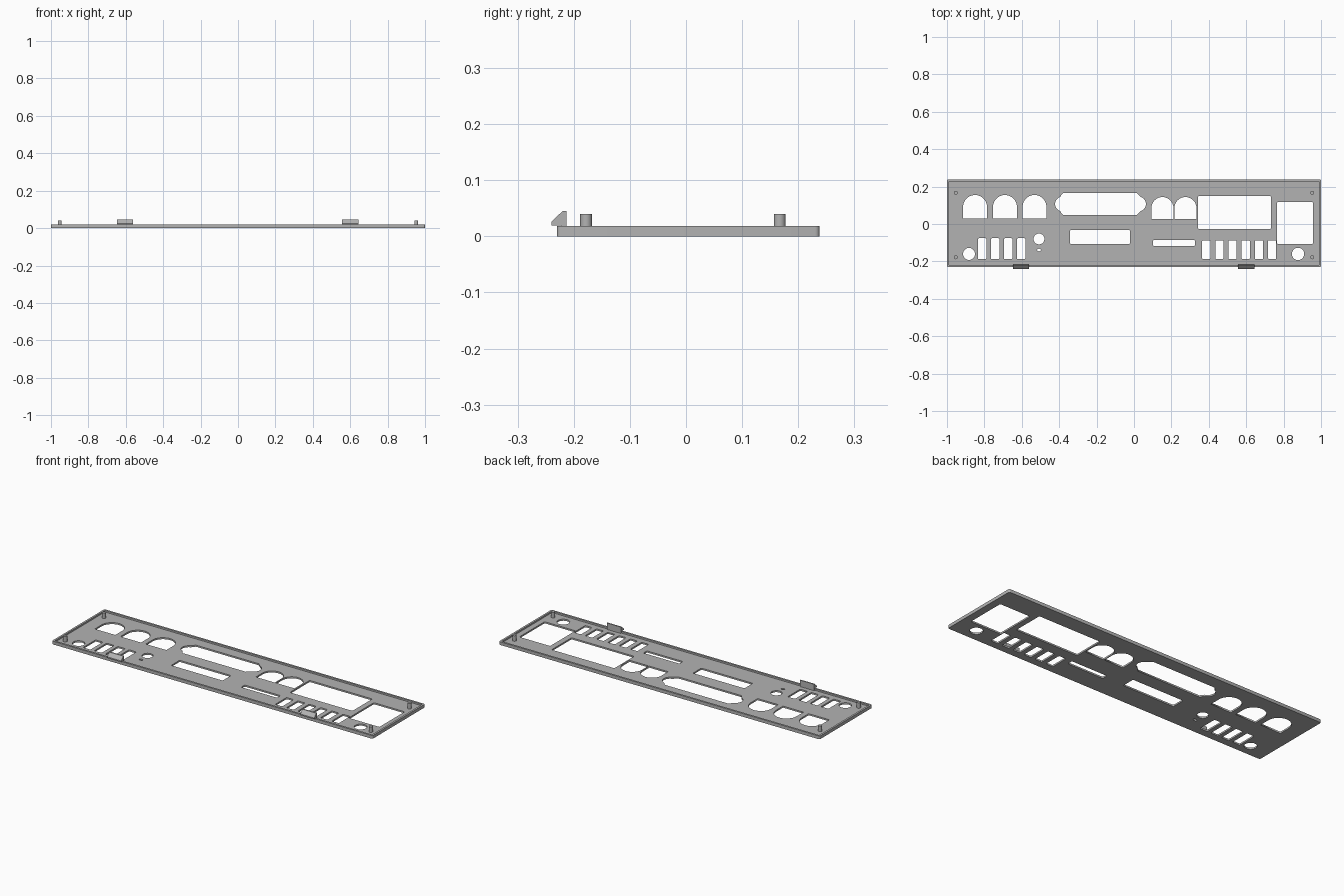
import bpy
import bmesh
from math import sin, cos, pi

cube = bpy.data.objects.get("Cube")
if cube:
    bpy.data.objects.remove(cube, do_unlink=True)

grey = bpy.data.materials.new("light grey plastic")
grey.use_nodes = True
GREY = (0.45, 0.45, 0.45, 1)
grey.diffuse_color = GREY
grey.node_tree.nodes["Principled BSDF"].inputs["Base Color"].default_value = GREY

FLOOR, TOP, RIM = 0.009, 0.018, 0.011
BACK, FRONT = 0.238, -0.23


def arc(cx, cy, rx, ry, a0, a1, n):
    return [(cx + rx * cos(a0 + (a1 - a0) * i / n),
             cy + ry * sin(a0 + (a1 - a0) * i / n)) for i in range(n + 1)]


def ellipse(cx, cy, rx, ry):
    return arc(cx, cy, rx, ry, 0, 2 * pi, 32)[:-1]


def rect(x0, x1, y0, y1, r=0.006):
    corners = ((x1 - r, y1 - r), (x0 + r, y1 - r), (x0 + r, y0 + r), (x1 - r, y0 + r))
    pts = []
    for i, (cx, cy) in enumerate(corners):
        pts += arc(cx, cy, r, r, i * pi / 2, (i + 1) * pi / 2, 4)
    return pts


def arch(cx, half, y0, y1):
    # flat base with a half-round top
    return [(cx - half, y0), (cx + half, y0)] + arc(cx, y1 - half, half, half, 0, pi, 20)


def wide_socket(x0, x1, y0, y1, bump):
    # long opening with cut corners and a round screw lobe at each end
    cy, c, a = (y0 + y1) / 2, 0.012, 1.25
    right = arc(x1 - 0.003, cy, bump, bump, -a, a, 12)
    left = arc(x0 + 0.008, cy, bump, bump, pi - a, pi + a, 12)
    return ([(x1 - c, y0), (x1, y0 + c)] + right + [(x1, y1 - c), (x1 - c, y1)]
            + [(x0 + c, y1), (x0, y1 - c)] + left + [(x0, y0 + c), (x0 + c, y0)])


def sheet(name, loops, z0, z1):
    # filled outline with holes, given a thickness
    curve = bpy.data.curves.new(name, "CURVE")
    curve.dimensions = "2D"
    curve.fill_mode = "BOTH"
    curve.extrude = (z1 - z0) / 2
    for pts in loops:
        spline = curve.splines.new("POLY")
        spline.points.add(len(pts) - 1)
        for p, (x, y) in zip(spline.points, pts):
            p.co = (x, y, 0, 1)
        spline.use_cyclic_u = True
    obj = bpy.data.objects.new(name, curve)
    bpy.context.collection.objects.link(obj)
    obj.location.z = (z0 + z1) / 2
    bpy.ops.object.select_all(action="DESELECT")
    obj.select_set(True)
    bpy.context.view_layer.objects.active = obj
    bpy.ops.object.convert(target="MESH")
    obj = bpy.context.object
    obj.data.materials.clear()
    obj.data.materials.append(grey)
    return obj


# Openings in the panel
holes = [arch(x, 0.064, 0.03, 0.155) for x in (-0.85, -0.69, -0.532)]
holes += [arch(x, 0.059, 0.026, 0.144) for x in (0.152, 0.275)]
holes.append(wide_socket(-0.39, 0.027, 0.048, 0.166, 0.04))
holes += [rect(0.342, 0.733, -0.027, 0.15),
          rect(0.765, 0.957, -0.107, 0.118),
          rect(-0.342, -0.021, -0.107, -0.032),
          rect(0.102, 0.326, -0.118, -0.086)]
for i in range(4):
    x = -0.812 + 0.0695 * i
    holes.append(rect(x - 0.023, x + 0.023, -0.188, -0.076))
for i in range(6):
    x = 0.386 + 0.0705 * i
    holes.append(rect(x - 0.022, x + 0.022, -0.188, -0.087))
holes += [ellipse(-0.882, -0.16, 0.032, 0.032),
          ellipse(0.877, -0.16, 0.033, 0.033),
          ellipse(-0.508, -0.08, 0.029, 0.029),
          ellipse(-0.508, -0.139, 0.011, 0.007)]

# Panel floor and raised border
outline = rect(-1, 1, FRONT, BACK, 0.008)
sheet("panel_floor", [outline] + holes, 0, FLOOR)
inner = rect(-1 + RIM, 1 - RIM, FRONT + RIM, BACK - RIM, 0.003)
sheet("panel_rim", [outline, inner], FLOOR, TOP)

# Corner pegs
for side, x in (("left", 0.953), ("right", -0.953)):
    for end, y in (("back", 0.167), ("front", -0.178)):
        bpy.ops.mesh.primitive_cylinder_add(
            vertices=24, radius=0.0105, depth=0.04 - FLOOR / 2,
            location=(x, y, 0.02 + FLOOR / 4))
        peg = bpy.context.object
        peg.name = f"{side}_{end}_peg"
        peg.data.materials.append(grey)
        bpy.ops.object.shade_smooth_by_angle()


def clip(name, x0, x1):
    # upright tab whose sloped hook reaches over the front border
    profile = [(-0.213, FLOOR / 2), (-0.213, 0.045), (-0.22, 0.045),
               (-0.24, 0.026), (-0.24, 0.019), (-0.222, 0.019), (-0.222, FLOOR / 2)]
    bm = bmesh.new()
    face = bm.faces.new([bm.verts.new((x0, y, z)) for y, z in profile])
    out = bmesh.ops.extrude_face_region(bm, geom=[face])
    verts = [v for v in out["geom"] if isinstance(v, bmesh.types.BMVert)]
    bmesh.ops.translate(bm, vec=(x1 - x0, 0, 0), verts=verts)
    bmesh.ops.recalc_face_normals(bm, faces=bm.faces)
    mesh = bpy.data.meshes.new(name)
    bm.to_mesh(mesh)
    bm.free()
    mesh.materials.append(grey)
    bpy.context.collection.objects.link(bpy.data.objects.new(name, mesh))


# Front snap clips
clip("left_clip", 0.556, 0.643)
clip("right_clip", -0.648, -0.561)
